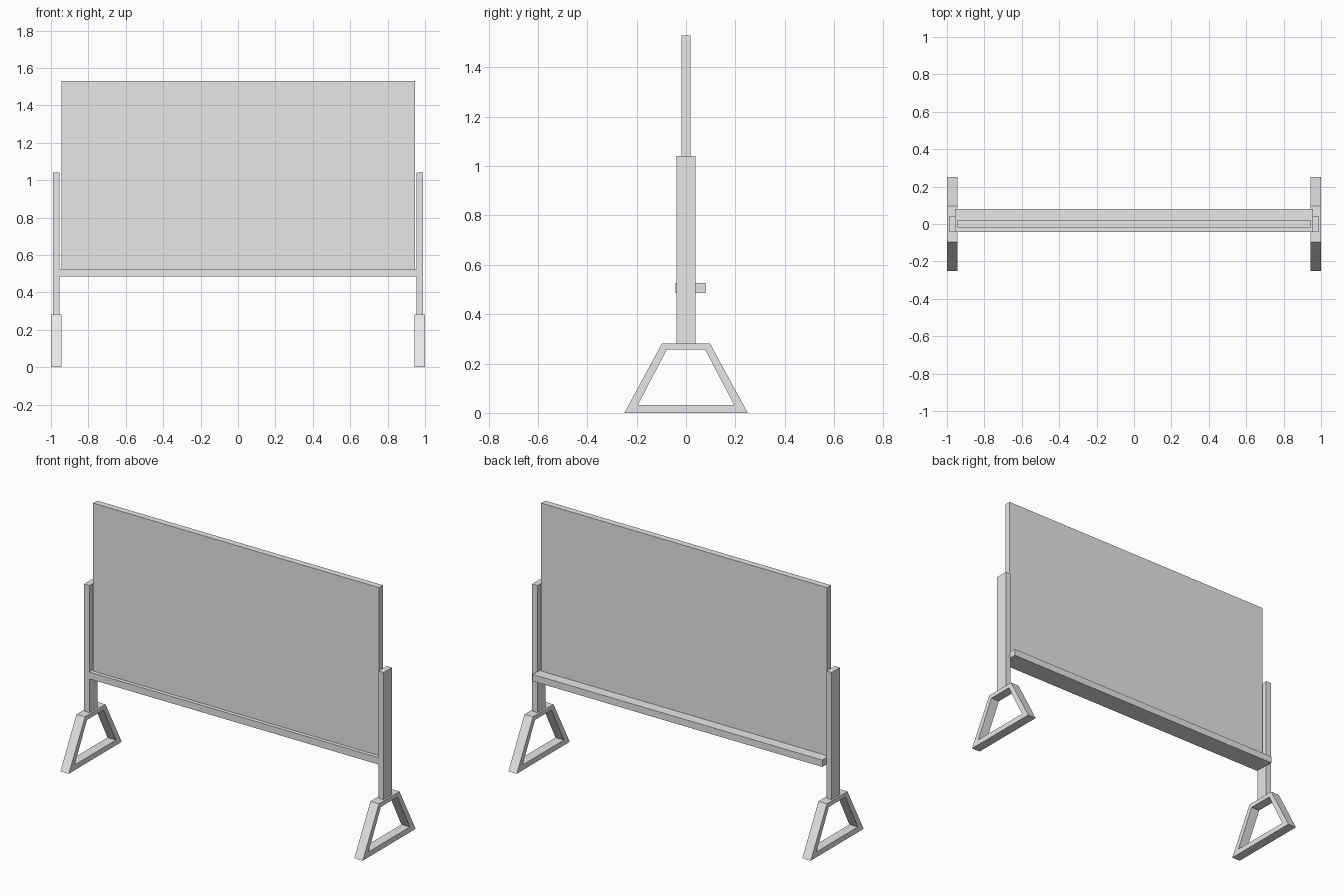
import bpy
import bmesh

if "Cube" in bpy.data.objects:
    bpy.data.objects.remove(bpy.data.objects["Cube"], do_unlink=True)

# Single grey finish for the whole stand
GREY = (0.8, 0.8, 0.8, 1.0)
grey = bpy.data.materials.new("plain_grey")
grey.use_nodes = True
grey.diffuse_color = GREY
for node in grey.node_tree.nodes:
    if node.type == "BSDF_PRINCIPLED":
        node.inputs["Base Color"].default_value = GREY


def finish(name, bm):
    bmesh.ops.recalc_face_normals(bm, faces=bm.faces)
    mesh = bpy.data.meshes.new(name)
    bm.to_mesh(mesh)
    bm.free()
    mesh.materials.append(grey)
    obj = bpy.data.objects.new(name, mesh)
    bpy.context.scene.collection.objects.link(obj)
    return obj


def box(name, low, high):
    bm = bmesh.new()
    bmesh.ops.create_cube(bm, size=1)
    for v in bm.verts:
        v.co = [lo + (c + 0.5) * (hi - lo) for c, lo, hi in zip(v.co, low, high)]
    return finish(name, bm)


def frame(name, outer, inner, x0, x1):
    """Extrude the ring between two (y, z) outlines from x0 to x1."""
    bm = bmesh.new()
    a = [bm.verts.new((x0, y, z)) for y, z in outer]
    b = [bm.verts.new((x0, y, z)) for y, z in inner]
    n = len(a)
    ring = [bm.faces.new((a[i], a[(i + 1) % n], b[(i + 1) % n], b[i])) for i in range(n)]
    new = bmesh.ops.extrude_face_region(bm, geom=ring, use_keep_orig=True)["geom"]
    moved = [g for g in new if isinstance(g, bmesh.types.BMVert)]
    bmesh.ops.translate(bm, verts=moved, vec=(x1 - x0, 0, 0))
    return finish(name, bm)


def trapezoid(bottom, top, z0, z1):
    return [(-bottom, z0), (bottom, z0), (top, z1), (-top, z1)]


# Board panel and the ledge it rests on
box("board_panel", (-0.945, -0.019, 0.52), (0.945, 0.019, 1.53))
box("ledge", (-0.958, -0.042, 0.485), (0.958, 0.081, 0.526))

# Posts and open trapezoid feet on both sides
for side, s in (("left", 1), ("right", -1)):
    px = sorted((s * 0.955, s * 0.99))
    box(side + "_post", (px[0], -0.039, 0.28), (px[1], 0.039, 1.042))
    fx = sorted((s * 0.944, s * 1.0))
    frame(side + "_foot", trapezoid(0.25, 0.097, 0, 0.282),
          trapezoid(0.195, 0.078, 0.032, 0.256), fx[0], fx[1])
